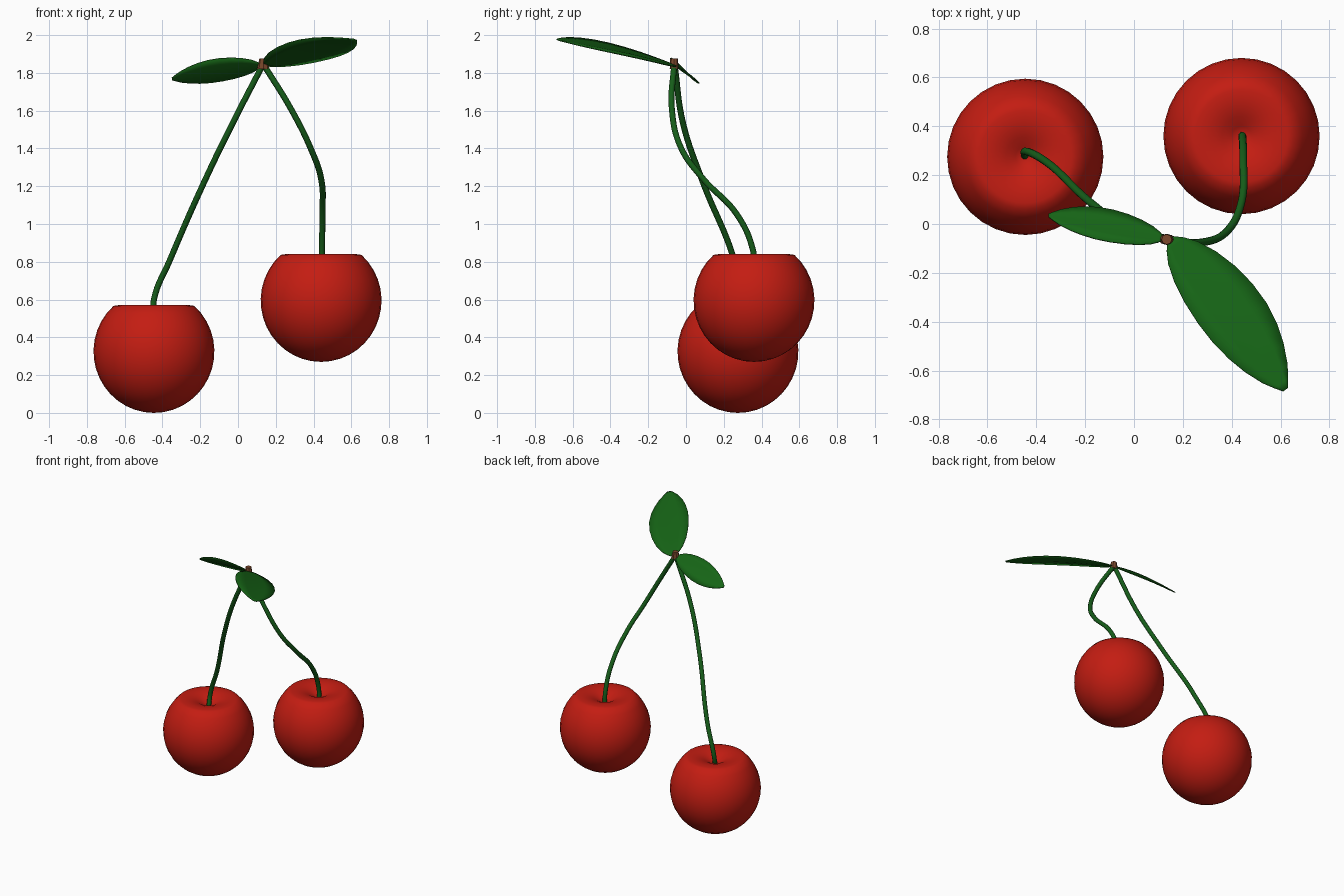
import bpy, bmesh, math
from mathutils import Vector

if "Cube" in bpy.data.objects:
    bpy.data.objects.remove(bpy.data.objects["Cube"])


def material(name, rgb):
    m = bpy.data.materials.new(name)
    m.diffuse_color = (*rgb, 1)
    m.use_nodes = True
    m.node_tree.nodes["Principled BSDF"].inputs["Base Color"].default_value = m.diffuse_color
    return m


RED = material("cherry_red", (0.55, 0.012, 0.006))
GREEN = material("leaf_green", (0.008, 0.13, 0.008))
STEM = material("stem_green", (0.008, 0.11, 0.01))
BROWN = material("bark_brown", (0.2, 0.065, 0.025))


def finish(name, bm, mat, smooth=True):
    bmesh.ops.recalc_face_normals(bm, faces=bm.faces)
    me = bpy.data.meshes.new(name)
    bm.to_mesh(me)
    bm.free()
    for p in me.polygons:
        p.use_smooth = smooth
    me.materials.append(mat)
    ob = bpy.data.objects.new(name, me)
    bpy.context.collection.objects.link(ob)
    return ob


def cherry(name, x, y, z):
    # round body from the bottom up, then a rim and a dimple for the stem
    prof = []
    for i in range(16):
        a = math.radians(-90 + 138 * i / 15)
        prof.append((0.32 * math.cos(a), 0.325 + 0.325 * math.sin(a)))
    prof += [(0.19, 0.57), (0.165, 0.572), (0.125, 0.567),
             (0.08, 0.553), (0.04, 0.53), (0, 0.512)]
    bm = bmesh.new()
    vs = [bm.verts.new((r, 0, h)) for r, h in prof]
    es = [bm.edges.new(p) for p in zip(vs, vs[1:])]
    bmesh.ops.spin(bm, geom=vs + es, cent=(0, 0, 0), axis=(0, 0, 1),
                   angle=math.tau, steps=32)
    bmesh.ops.remove_doubles(bm, verts=bm.verts, dist=1e-4)
    finish(name, bm, RED).location = (x, y, z)


def stem(name, pts):
    cu = bpy.data.curves.new(name, 'CURVE')
    cu.dimensions = '3D'
    cu.bevel_depth = 0.016
    cu.bevel_resolution = 3
    cu.use_fill_caps = True
    cu.resolution_u = 8
    sp = cu.splines.new('BEZIER')
    sp.bezier_points.add(len(pts) - 1)
    for b, p in zip(sp.bezier_points, pts):
        b.co = p
        b.handle_left_type = b.handle_right_type = 'AUTO'
    cu.materials.append(STEM)
    bpy.context.collection.objects.link(bpy.data.objects.new(name, cu))


# half width of a leaf along its length, as a fraction of the length
LEAF = [(0, .02), (.04, .06), (.1, .1), (.2, .14), (.32, .168), (.45, .182), (.58, .18),
        (.7, .16), (.8, .13), (.9, .085), (.96, .045), (1, .015)]


def leaf(name, base, tip, across, arch, bend):
    base, tip, across = Vector(base), Vector(tip), Vector(across).normalized()
    axis = tip - base
    up = axis.cross(across).normalized()
    if up.z < 0:
        up = -up
    bm = bmesh.new()
    rows = []
    for t, w in LEAF:
        s = math.sin(math.pi * t)
        mid = base + axis * t + across * bend * s + up * arch * s
        row = []
        for k in (-1, -0.5, 0, 0.5, 1):
            crease = up * (-0.006 * s if k == 0 else 0)
            row.append(bm.verts.new(mid + across * (k * w * axis.length) + crease))
        rows.append(row)
    for a, b in zip(rows, rows[1:]):
        for i in range(4):
            bm.faces.new((a[i], a[i + 1], b[i + 1], b[i]))
    mod = finish(name, bm, GREEN).modifiers.new("thickness", 'SOLIDIFY')
    mod.thickness = 0.006
    mod.offset = 0


# fruit
cherry("left_cherry", -0.445, 0.275, 0)
cherry("right_cherry", 0.44, 0.36, 0.27)

# stems, from the dimples up to the shared knot
stem("left_stem", [(-.447, .278, .50), (-.445, .297, .60), (-.36, .255, .81),
                   (-.18, .09, 1.22), (-.03, -.015, 1.53), (.13, -.06, 1.84)])
stem("right_stem", [(.443, .362, .77), (.444, .355, .86), (.447, .27, 1.05),
                    (.44, .09, 1.24), (.385, -.025, 1.40), (.28, -.075, 1.61),
                    (.138, -.063, 1.84)])

# leaves
leaf("right_leaf", (.15, -.06, 1.84), (.62, -.678, 1.975), (.803, .596, -.3), .02, .012)
leaf("left_leaf", (.12, -.058, 1.84), (-.35, .035, 1.768), (.1, .73, -.67), .012, 0)

# woody knot where the stems meet
bm = bmesh.new()
bmesh.ops.create_cone(bm, cap_ends=True, segments=8, radius1=0.033, radius2=0.021, depth=0.055)
for v in bm.verts:
    v.co.y *= 0.7 if v.co.z < 0 else 1.0
    v.co += Vector((0.134, -0.063, 1.848))
finish("knot", bm, BROWN, smooth=False)
